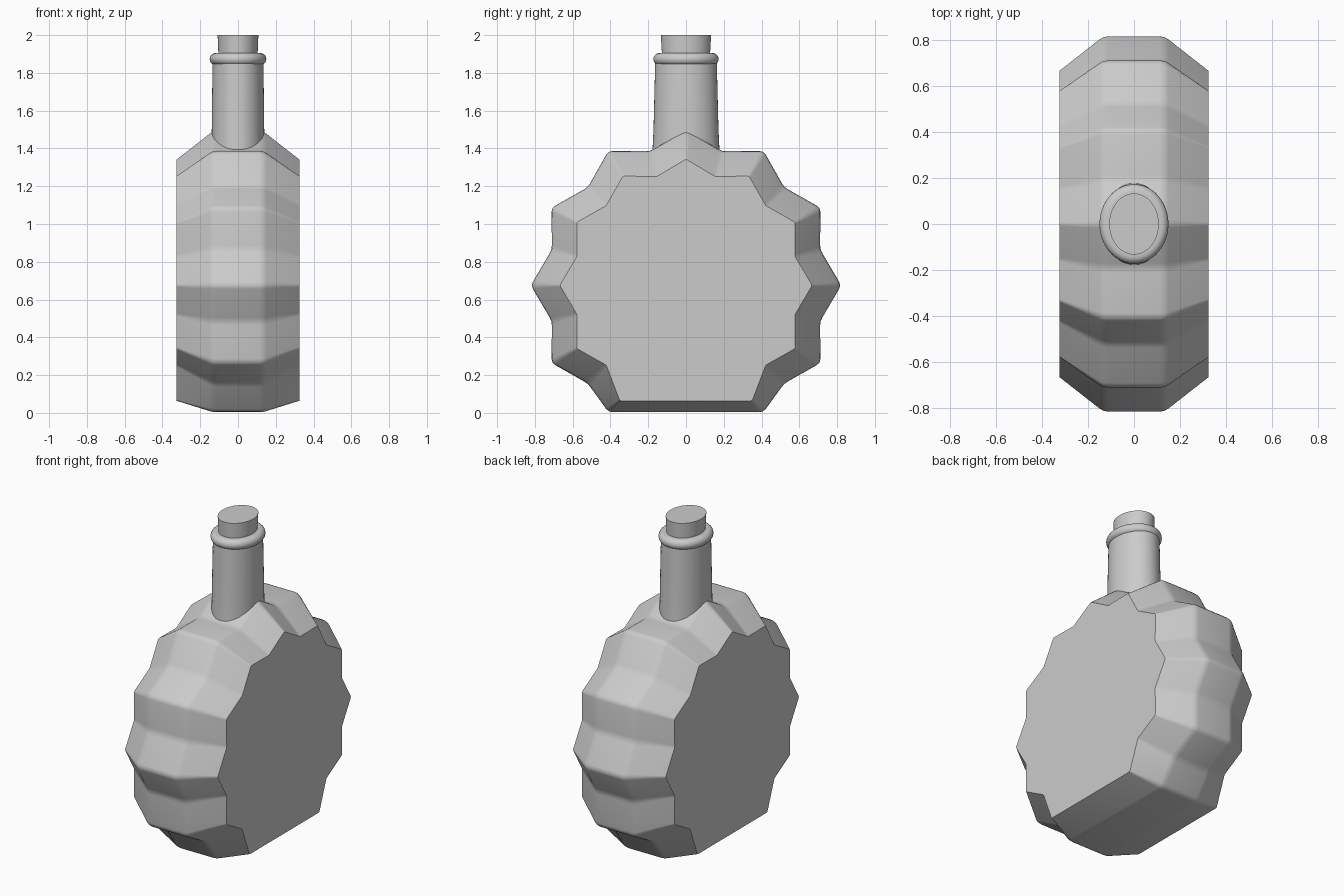
import bpy, bmesh, math
from mathutils import Vector

if "Cube" in bpy.data.objects:
    bpy.data.objects.remove(bpy.data.objects["Cube"])


def finish(name, bm, angle):
    bmesh.ops.recalc_face_normals(bm, faces=bm.faces[:])
    mesh = bpy.data.meshes.new(name)
    bm.to_mesh(mesh)
    bm.free()
    ob = bpy.data.objects.new(name, mesh)
    bpy.context.collection.objects.link(ob)
    bpy.ops.object.select_all(action='DESELECT')
    ob.select_set(True)
    bpy.context.view_layer.objects.active = ob
    bpy.ops.object.shade_smooth_by_angle(angle=math.radians(angle))
    return ob


def loft(name, rings, angle=35):
    # Skin a stack of equal-sized closed rings and cap both ends
    bm = bmesh.new()
    vs = [[bm.verts.new(p) for p in r] for r in rings]
    n = len(vs[0])
    for a, b in zip(vs, vs[1:]):
        for i in range(n):
            j = (i + 1) % n
            bm.faces.new((a[i], a[j], b[j], b[i]))
    bm.faces.new(vs[0])
    bm.faces.new(vs[-1])
    return finish(name, bm, angle)


def soften(points, d):
    # Replace each corner by a three-point rounding
    out = []
    for i, p in enumerate(points):
        a = (points[i - 1] - p).normalized() * d
        b = (points[(i + 1) % len(points)] - p).normalized() * d
        out += [p + a, p + (a + b) * 0.25, p + b]
    return out


def star(tip, notch, corner):
    # Twelve-point star with the lowest tip cut off by the flat base
    pts = []
    for k in range(-3, 16):
        a = math.radians(15 * k)
        r = notch if k % 2 else tip
        pts.append(Vector((r * math.cos(a), 0.675 + r * math.sin(a))))
    pts = [Vector((corner[0], corner[1]))] + pts
    pts.append(Vector((-corner[0], corner[1])))
    return pts


# Star-shaped bottle body, chamfered towards its flat side faces
outer = soften(star(0.822, 0.735, (0.41, 0.004)), 0.022)
inner = soften(star(0.668, 0.597, (0.35, 0.064)), 0.008)
sections = [(-0.325, 1), (-0.15, 0.09), (-0.134, 0.025), (-0.112, 0),
            (0.112, 0), (0.134, 0.025), (0.15, 0.09), (0.325, 1)]
loft("bottle_body", [[(x, *o.lerp(i, t)) for o, i in zip(outer, inner)]
                     for x, t in sections])


def oval_lathe(name, profile, n=48):
    # Profile rows are x radius, y radius, height
    return loft(name, [[(rx * math.cos(2 * math.pi * i / n),
                         ry * math.sin(2 * math.pi * i / n), z)
                        for i in range(n)] for rx, ry, z in profile], 40)


# Slightly flared oval neck
oval_lathe("neck", [(0.142, 0.182, 1.30), (0.14, 0.177, 1.40), (0.139, 0.172, 1.5),
                    (0.138, 0.169, 1.62), (0.134, 0.163, 1.86)])

# Rounded lip ring
lip = []
for k in range(11):
    a = math.radians(-90 + 18 * k)
    b = 0.032 * math.cos(a)
    lip.append((0.118 + b, 0.141 + b, 1.873 + 0.032 * math.sin(a)))
oval_lathe("lip_ring", lip)

# Tapered stopper
oval_lathe("stopper", [(0.102, 0.125, 1.86), (0.108, 0.133, 2.0)])
